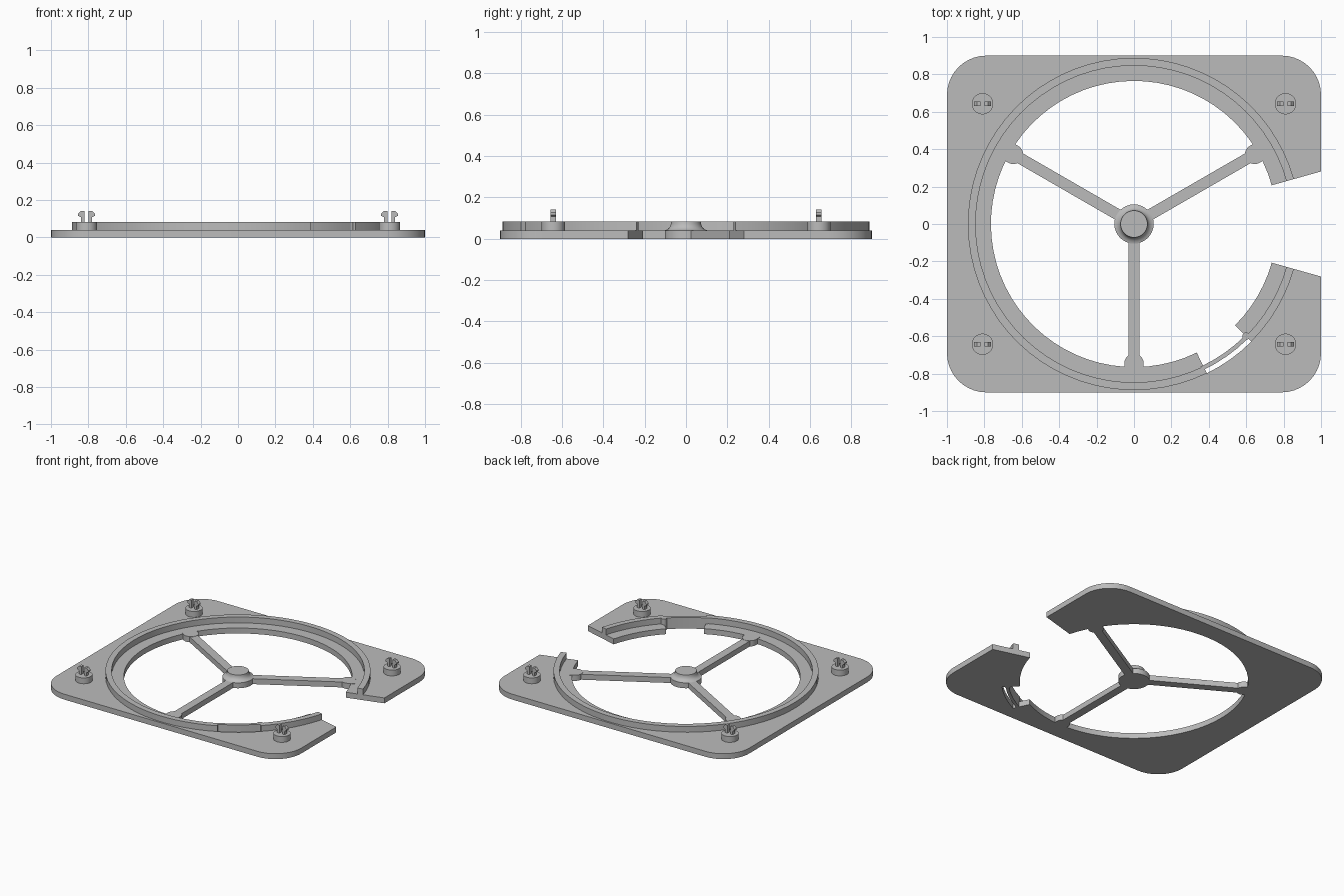
import bpy, bmesh
from math import sin, cos, radians, tan, pi
from mathutils import Matrix, Vector

cube = bpy.data.objects.get("Cube")
if cube:
    bpy.data.objects.remove(cube)

grey = bpy.data.materials.new("plain grey")
grey.use_nodes = True
GREY = (0.5, 0.5, 0.5, 1)
grey.diffuse_color = GREY
grey.node_tree.nodes["Principled BSDF"].inputs["Base Color"].default_value = GREY

PLATE, RING = 0.04, 0.083
GAP, NOTCH_A, NOTCH_B = 15.7, -45, -64


def polar(r, a):
    return (r * cos(radians(a)), r * sin(radians(a)))


def arc(r, a, b, step=5.0, c=(0, 0)):
    n = max(2, round(abs(b - a) / step))
    pts = [polar(r, a + (b - a) * i / n) for i in range(n + 1)]
    return [(x + c[0], y + c[1]) for x, y in pts]


def finish(name, bm, smooth=True):
    bmesh.ops.recalc_face_normals(bm, faces=bm.faces)
    me = bpy.data.meshes.new(name)
    bm.to_mesh(me)
    bm.free()
    me.materials.append(grey)
    ob = bpy.data.objects.new(name, me)
    bpy.context.collection.objects.link(ob)
    if smooth:
        bpy.ops.object.select_all(action='DESELECT')
        ob.select_set(True)
        bpy.context.view_layer.objects.active = ob
        bpy.ops.object.shade_smooth_by_angle(angle=radians(30))
    return ob


def extrude(name, pts, z0, z1, matrix=None):
    """Solid prism over a flat outline."""
    bm = bmesh.new()
    face = bm.faces.new([bm.verts.new((x, y, z0)) for x, y in pts])
    out = bmesh.ops.extrude_face_region(bm, geom=[face])
    top = [v for v in out["geom"] if isinstance(v, bmesh.types.BMVert)]
    bmesh.ops.translate(bm, verts=top, vec=(0, 0, z1 - z0))
    if matrix:
        bm.transform(matrix)
    return finish(name, bm)


def lathe(name, profile, c=(0, 0), steps=32):
    """Turned solid from (radius, height) points."""
    bm = bmesh.new()
    verts = [bm.verts.new((r, 0, z)) for r, z in profile]
    edges = [bm.edges.new(p) for p in zip(verts, verts[1:])]
    bmesh.ops.spin(bm, geom=verts + edges, cent=(0, 0, 0), axis=(0, 0, 1),
                   angle=2 * pi, steps=steps)
    bmesh.ops.remove_doubles(bm, verts=bm.verts, dist=1e-4)
    bm.transform(Matrix.Translation((*c, 0)))
    return finish(name, bm)


def band(r0, r1, a, b):
    return arc(r0, a, b) + arc(r1, b, a)


# Base plate: rounded rectangle, open at the side, with a notched round hole
gy, R = tan(radians(GAP)), 0.21
outline = [(1, gy)]
for i, (sx, sy) in enumerate([(1, 1), (-1, 1), (-1, -1), (1, -1)]):
    outline += arc(R, 90 * i, 90 * i + 90, 9, (sx * (1 - R), sy * (0.9 - R)))
outline += [(1, -gy)]
outline += arc(0.765, -GAP, NOTCH_A) + arc(0.888, NOTCH_A, NOTCH_B)
outline += arc(0.765, NOTCH_B, GAP - 360)
extrude("base_plate", outline, 0, PLATE)

# Raised rim in two runs, with a thin flexible arm bridging the notch
extrude("long_rim", band(0.847, 0.888, GAP, 360 + NOTCH_B), PLATE, RING)
extrude("short_rim", band(0.847, 0.888, NOTCH_A, -GAP), PLATE, RING)
extrude("flexible_arm", band(0.842, 0.864, NOTCH_B - 1, NOTCH_A), 0, RING)
lathe("arm_tip", [(0, 0), (0.02, 0), (0.02, RING), (0, RING)],
      polar(0.848, NOTCH_A), 16)

# Spokes with rounded end pads
for side, a in (("left", 30), ("right", 150), ("front", 270)):
    turn = Matrix.Rotation(radians(a), 4, 'Z')
    extrude(side + "_spoke", [(0.08, -0.03), (0.75, -0.03), (0.75, 0.03), (0.08, 0.03)],
            0, PLATE, turn)
    pad = arc(0.052, 90, 270, 15, (0.745, 0)) + [(0.79, -0.052), (0.79, 0.052)]
    extrude(side + "_spoke_pad", pad, 0, PLATE + 0.002, turn)

# Central hub with a flared boss
lathe("hub", [(0, 0), (0.105, 0), (0.105, PLATE), (0.098, 0.042), (0.085, 0.049),
              (0.077, 0.06), (0.073, 0.072), (0.072, RING), (0, RING)])

# Corner mounts, each with a pair of outward-hooked snap prongs
prong = [(0.012, 0.08), (0.03, 0.08), (0.03, 0.108), (0.046, 0.116),
         (0.046, 0.126), (0.03, 0.142), (0.012, 0.142)]
upright = Matrix.Rotation(pi / 2, 4, 'X')
for px, xn in ((0.81, "left"), (-0.81, "right")):
    for py, yn in ((-0.643, "front"), (0.643, "back")):
        name = yn + "_" + xn
        lathe(name + "_mount", [(0, 0.03), (0.057, 0.03), (0.057, RING), (0, RING)],
              (px, py))
        for s, n in ((1, "outer"), (-1, "inner")):
            place = Matrix.Translation(Vector((px, py, 0))) @ upright
            extrude(name + "_" + n + "_prong", [(s * x, z) for x, z in prong],
                    -0.013, 0.013, place)
